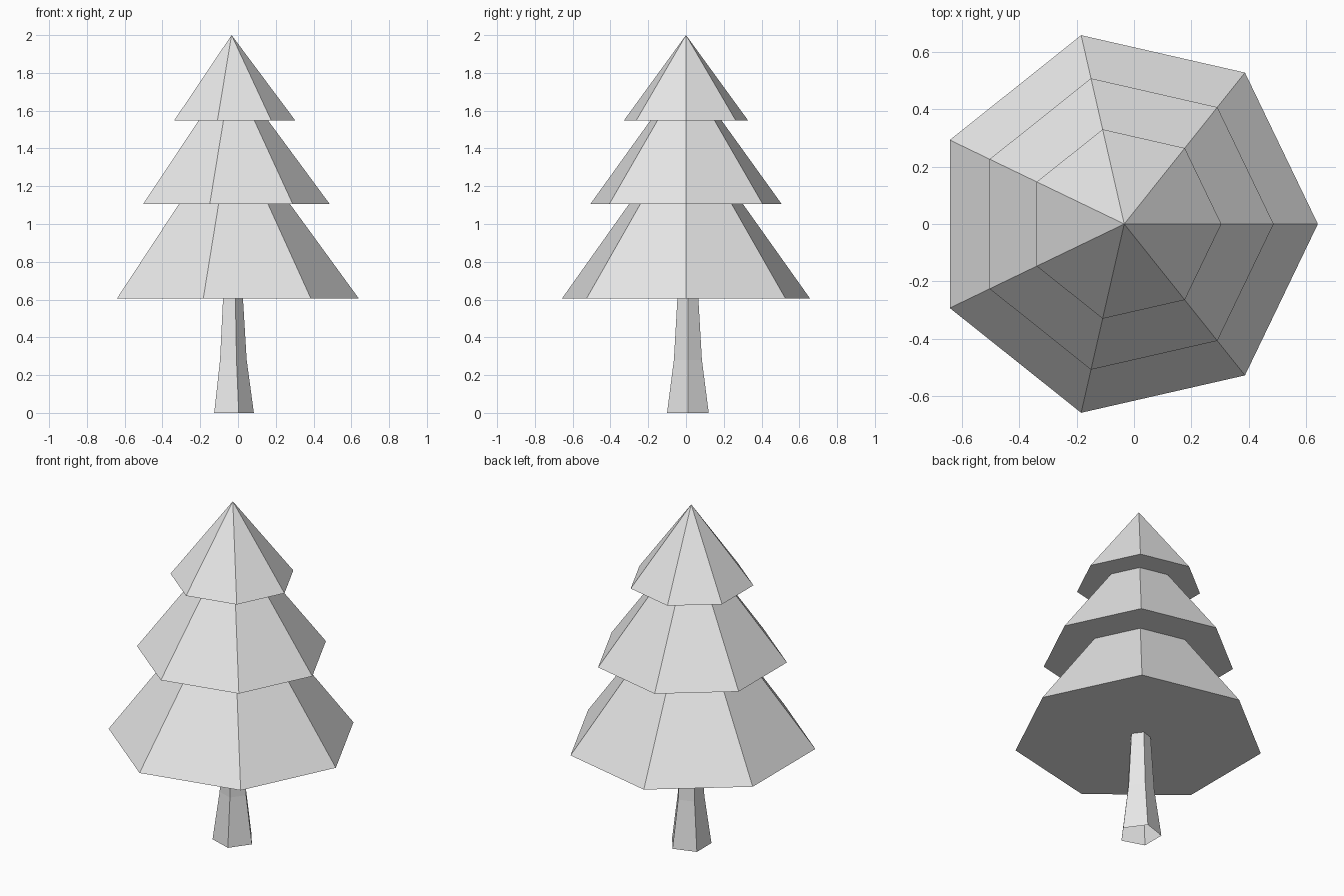
import bpy
import bmesh
from math import cos, sin, tau

cube = bpy.data.objects.get("Cube")
if cube:
    bpy.data.objects.remove(cube, do_unlink=True)

# One flat grey for the whole tree
grey = bpy.data.materials.new("light_grey")
grey.use_nodes = True
grey.diffuse_color = (0.8, 0.8, 0.8, 1)
grey.node_tree.nodes["Principled BSDF"].inputs["Base Color"].default_value = grey.diffuse_color


def ring(bm, sides, radius, z):
    """Regular polygon of vertices with one corner towards +x."""
    return [bm.verts.new((radius * cos(tau * i / sides), radius * sin(tau * i / sides), z))
            for i in range(sides)]


def finish(bm, name, location):
    mesh = bpy.data.meshes.new(name)
    bm.to_mesh(mesh)
    bm.free()
    mesh.materials.append(grey)
    obj = bpy.data.objects.new(name, mesh)
    obj.location = location
    bpy.context.collection.objects.link(obj)


def branch_tier(name, radius, base, tip):
    """Seven-sided cone with a closed flat underside."""
    bm = bmesh.new()
    rim = ring(bm, 7, radius, base)
    apex = bm.verts.new((0, 0, tip))
    bm.faces.new(reversed(rim))
    for a, b in zip(rim, rim[1:] + rim[:1]):
        bm.faces.new((a, b, apex))
    finish(bm, name, (-0.034, 0, 0))


def open_tube(name, sides, profile, location):
    """Tapering tube without end caps."""
    bm = bmesh.new()
    rings = [ring(bm, sides, r, z) for r, z in profile]
    for low, high in zip(rings, rings[1:]):
        for i in range(sides):
            j = (i + 1) % sides
            bm.faces.new((low[i], low[j], high[j], high[i]))
    finish(bm, name, location)


# Foliage, from the ground up
branch_tier("lower_branches", 0.674, 0.605, 1.53)
branch_tier("middle_branches", 0.52, 1.105, 1.81)
branch_tier("top_branches", 0.338, 1.547, 2.0)

# Flared five-sided trunk
open_tube("trunk", 5, [(0.116, 0), (0.078, 0.28), (0.058, 0.61)], (-0.032, 0.01, 0))
